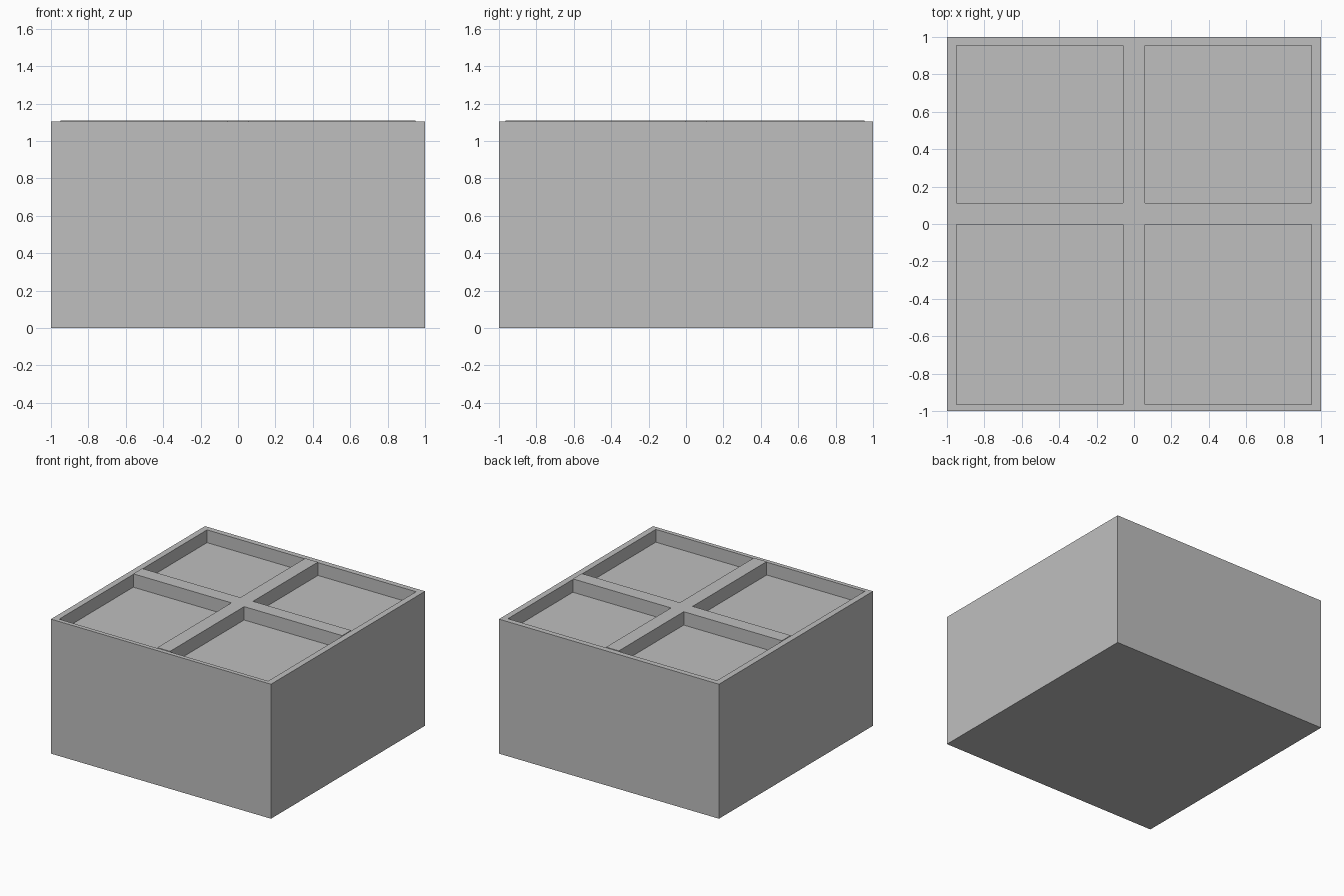
import bpy
import bmesh

cube = bpy.data.objects.get("Cube")
if cube:
    bpy.data.objects.remove(cube, do_unlink=True)

HEIGHT, RIM, FLOOR = 1.11, 1.105, 1.0
OUTER = (-1, 1, -1, 1)
INNER = (-0.95, 0.95, -0.965, 0.955)      # left, right, front, back
BAR_X = (-0.058, 0.058)
BAR_Y = (-0.003, 0.112)

grey = bpy.data.materials.new("plain grey")
grey.use_nodes = True
colour = (0.52, 0.52, 0.52, 1)
grey.diffuse_color = colour
grey.node_tree.nodes["Principled BSDF"].inputs["Base Color"].default_value = colour


def finish(bm, name):
    bmesh.ops.recalc_face_normals(bm, faces=bm.faces)
    mesh = bpy.data.meshes.new(name)
    bm.to_mesh(mesh)
    bm.free()
    mesh.materials.append(grey)
    obj = bpy.data.objects.new(name, mesh)
    bpy.context.collection.objects.link(obj)
    return obj


def loft(name, rings):
    """Join a run of equal outlines with quads and cap both ends."""
    bm = bmesh.new()
    loops = [[bm.verts.new((x, y, z)) for x, y in outline] for outline, z in rings]
    for a, b in zip(loops, loops[1:]):
        for i in range(len(a)):
            j = (i + 1) % len(a)
            bm.faces.new((a[i], a[j], b[j], b[i]))
    bm.faces.new(loops[0])
    bm.faces.new(loops[-1])
    return finish(bm, name)


def rectangle(box):
    x0, x1, y0, y1 = box
    return [(x0, y0), (x1, y0), (x1, y1), (x0, y1)]


# Solid box with a shallow tray sunk into its top
outer, inner = rectangle(OUTER), rectangle(INNER)
loft("box_body", [(outer, 0), (outer, RIM), (inner, RIM), (inner, FLOOR)])

# Cross-shaped divider that splits the tray into four pockets
x0, x1, y0, y1 = INNER
(a, b), (c, d) = BAR_X, BAR_Y
cross = [(a, y0), (b, y0), (b, c), (x1, c), (x1, d), (b, d),
         (b, y1), (a, y1), (a, d), (x0, d), (x0, c), (a, c)]
loft("cross_divider", [(cross, FLOOR), (cross, HEIGHT)])
